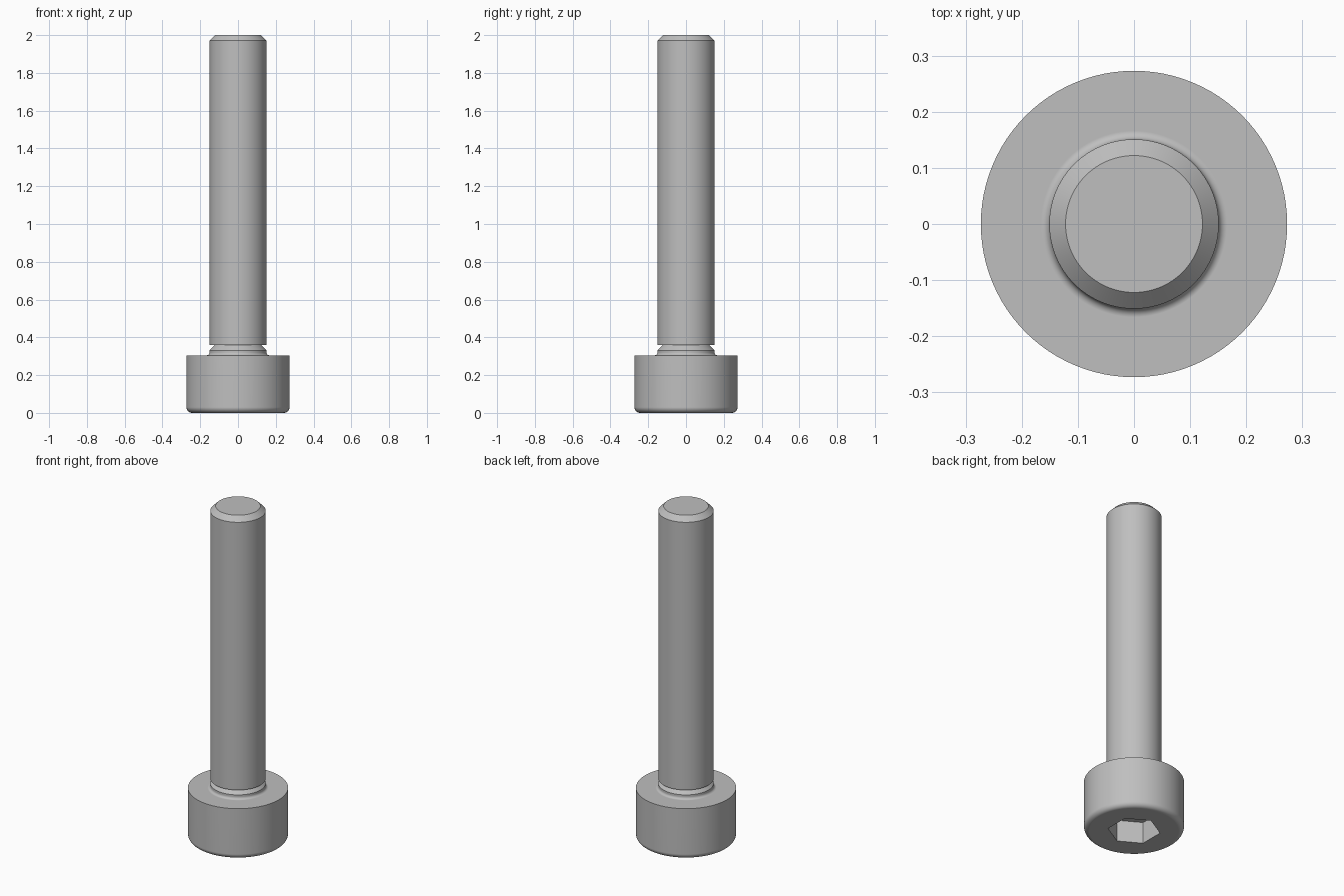
import bpy
import bmesh
from math import cos, sin, pi, radians
from mathutils import Matrix, Vector

cube = bpy.data.objects.get("Cube")
if cube:
    bpy.data.objects.remove(cube, do_unlink=True)

HEAD_R, HEAD_H = 0.273, 0.305
SHAFT_R, CORE_R = 0.151, 0.122
NECK_TOP, LENGTH = 0.36, 2.0
CHAMFER = SHAFT_R - CORE_R
SOCKET_R, SOCKET_DEPTH = 0.144, 0.13

steel = bpy.data.materials.new("steel grey")
steel.use_nodes = True
steel.diffuse_color = (0.52, 0.52, 0.52, 1)
steel.node_tree.nodes["Principled BSDF"].inputs["Base Color"].default_value = steel.diffuse_color


def arc(cx, cz, r, start, end, steps=6):
    """Points of a fillet in the radius/height plane, angles in degrees."""
    angles = [radians(start + (end - start) * i / steps) for i in range(steps + 1)]
    return [(cx + r * cos(a), cz + r * sin(a)) for a in angles]


def make_object(name, bm):
    bmesh.ops.recalc_face_normals(bm, faces=bm.faces)
    mesh = bpy.data.meshes.new(name)
    bm.to_mesh(mesh)
    bm.free()
    mesh.materials.append(steel)
    obj = bpy.data.objects.new(name, mesh)
    bpy.context.collection.objects.link(obj)
    return obj


def lathe(name, profile, sides=96):
    """Revolve a profile about z and cap both ends."""
    bm = bmesh.new()
    rings = [[bm.verts.new((r * cos(2 * pi * i / sides), r * sin(2 * pi * i / sides), z))
              for i in range(sides)] for r, z in profile]
    for low, high in zip(rings, rings[1:]):
        for i in range(sides):
            j = (i + 1) % sides
            bm.faces.new((low[i], low[j], high[j], high[i]))
    bm.faces.new(rings[0])
    bm.faces.new(rings[-1])
    return make_object(name, bm)


# Bolt: rounded head, filleted neck with undercut, chamfered shaft
edge, fillet = 0.03, 0.015
profile = arc(HEAD_R - edge, edge, edge, -90, 0)
profile.append((HEAD_R, HEAD_H))
profile += arc(SHAFT_R + fillet, HEAD_H + fillet, fillet, 270, 180)
profile += [(SHAFT_R, NECK_TOP - CHAMFER), (CORE_R, NECK_TOP), (SHAFT_R, NECK_TOP),
            (SHAFT_R, LENGTH - CHAMFER), (CORE_R, LENGTH)]
bolt = lathe("socket_head_bolt", profile)

# Hexagonal drive socket cut into the underside of the head
bm = bmesh.new()
place = Matrix.Translation(Vector((0, 0, 0))) @ Matrix.Rotation(radians(30), 4, "Z")
bmesh.ops.create_cone(bm, cap_ends=True, segments=6, radius1=SOCKET_R, radius2=SOCKET_R,
                      depth=2 * SOCKET_DEPTH, matrix=place)
# Turn the hexagon so that two corners lie on the y axis
corner = max(bm.verts, key=lambda v: v.co.y).co
if abs(corner.x) > 0.01:
    bmesh.ops.rotate(bm, verts=bm.verts, matrix=Matrix.Rotation(radians(30), 3, "Z"))
cutter = make_object("hex_socket_cutter", bm)
cutter.hide_render = True

cut = bolt.modifiers.new("hex socket", "BOOLEAN")
cut.operation = "DIFFERENCE"
cut.solver = "EXACT"
cut.object = cutter

bpy.ops.object.select_all(action="DESELECT")
bolt.select_set(True)
bpy.context.view_layer.objects.active = bolt
bpy.ops.object.modifier_apply(modifier=cut.name)
bpy.data.objects.remove(cutter, do_unlink=True)

# Smooth round surfaces, crisp chamfers and socket
bpy.ops.object.shade_smooth_by_angle(angle=radians(30))
weighted = bolt.modifiers.new("flat caps", "WEIGHTED_NORMAL")
weighted.keep_sharp = True
